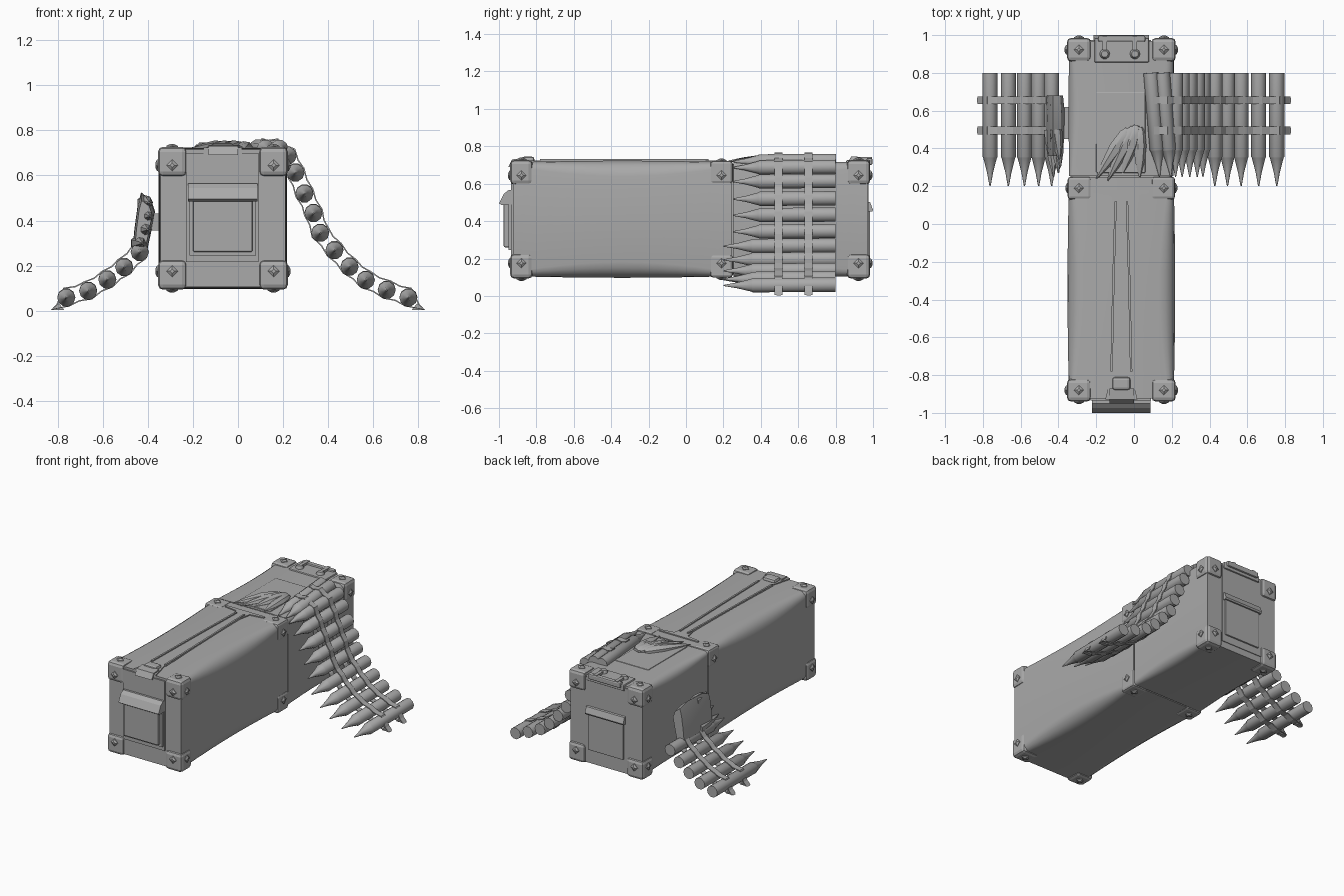
import bpy, bmesh, math
from mathutils import Vector

if "Cube" in bpy.data.objects:
    bpy.data.objects.remove(bpy.data.objects["Cube"])

CX, CZ = -0.067, 0.41          # centre of the box cross-section
grey = bpy.data.materials.new("plain grey")
grey.diffuse_color = (0.4, 0.4, 0.4, 1)
grey.use_nodes = True
grey.node_tree.nodes["Principled BSDF"].inputs["Base Color"].default_value = grey.diffuse_color


def add(name, verts, faces, smooth=None, bevel=0):
    me = bpy.data.meshes.new(name)
    me.from_pydata([tuple(v) for v in verts], [], faces)
    bm = bmesh.new()
    bm.from_mesh(me)
    bmesh.ops.recalc_face_normals(bm, faces=bm.faces)
    bm.to_mesh(me)
    bm.free()
    me.materials.append(grey)
    ob = bpy.data.objects.new(name, me)
    bpy.context.collection.objects.link(ob)
    if smooth:
        bpy.ops.object.select_all(action='DESELECT')
        ob.select_set(True)
        bpy.context.view_layer.objects.active = ob
        bpy.ops.object.shade_smooth_by_angle(angle=math.radians(smooth))
    if bevel:
        b = ob.modifiers.new("bevel", 'BEVEL')
        b.width, b.segments = bevel, 2
    return ob


def loft(name, rings, smooth=None, bevel=0, caps=True):
    n = len(rings[0])
    faces = [(i * n + j, i * n + (j + 1) % n, (i + 1) * n + (j + 1) % n, (i + 1) * n + j)
             for i in range(len(rings) - 1) for j in range(n)]
    if caps:
        faces += [tuple(range(n)), tuple(range((len(rings) - 1) * n, len(rings) * n))]
    return add(name, [v for r in rings for v in r], faces, smooth, bevel)


def box(name, x, y, z, bevel=0):
    ring = lambda yy: [(x[0], yy, z[0]), (x[1], yy, z[0]), (x[1], yy, z[1]), (x[0], yy, z[1])]
    return loft(name, [ring(y[0]), ring(y[1])], bevel=bevel)


def plate(name, outline, z0, z1):
    return loft(name, [[(x, y, z) for x, y in outline] for z in (z0, z1)])


def side_profile(name, x0, x1, outline):
    return loft(name, [[(x, y, z) for y, z in outline] for x in (x0, x1)])


def turned(name, tip, base, profile, n=10, flat=1.0):
    """Round part from tip to base; profile holds (fraction, radius)."""
    tip, base = Vector(tip), Vector(base)
    d = base - tip
    u = d.cross(Vector((0, 0, 1))).normalized()
    w = d.normalized().cross(u)
    rings = [[tip + d * t + u * r * math.cos(a) + w * r * flat * math.sin(a)
              for a in [math.tau * k / n for k in range(n)]] for t, r in profile]
    return loft(name, rings, 40)


# --- case: two halves, edges rounder at mid-length ---
def section(y, r, hw=0.277, hh=0.305):
    pts = []
    for k, (sx, sz) in enumerate([(1, 1), (-1, 1), (-1, -1), (1, -1)]):
        for s in range(5):
            a = math.pi / 2 * (k + s / 4)
            pts.append((CX + sx * (hw - r) + r * math.cos(a), y,
                        CZ + sz * (hh - r) + r * math.sin(a)))
    return pts


def half(name, y0, y1, bulge, swell):
    rings = []
    for i in range(13):
        s = math.sin(math.pi * i / 12)
        rings.append(section(y0 + (y1 - y0) * i / 12, 0.025 + bulge * s,
                             0.277 + swell * s, 0.305 + swell * s))
    loft(name, rings, 35)


half("case_body", -0.925, 0.245, 0.06, 0.008)
half("case_lid", 0.253, 0.97, 0.03, 0.002)
loft("seam_core", [section(0.23, 0.03, 0.268, 0.296), section(0.27, 0.03, 0.268, 0.296)], 35)


# --- corner brackets with pointed screws ---
def screw(p, axis):
    p, ax = Vector(p), Vector(axis)
    u = Vector((0, 0, 1)) if abs(ax.z) < 0.5 else Vector((1, 0, 0))
    w = ax.cross(u)
    rings = [[p + ax * h + (u * math.cos(a) + w * math.sin(a)) * r
              for a in [math.tau * k / 4 for k in range(4)]]
             for h, r in ((-0.01, 0.026), (0.004, 0.026), (0.012, 0.01))]
    loft("bracket_screw", rings)


for sx in (-1, 1):
    for sz in (-1, 1):
        xs = sorted((CX + sx * 0.16, CX + sx * 0.288))
        zs = sorted((CZ + sz * 0.185, CZ + sz * 0.317))
        xm, zm = CX + sx * 0.225, CZ + sz * 0.235
        for y0, y1, end in ((-0.94, -0.82, -1), (0.13, 0.25, 0), (0.86, 0.985, 1)):
            if end:
                box("corner_bracket", xs, (y0, y1), zs, 0.022)
            else:
                box("middle_bracket", sorted((CX + sx * 0.16, CX + sx * 0.284)), (y0, y1),
                    sorted((CZ + sz * 0.19, CZ + sz * 0.312)), 0.015)
            ym = (y0 + y1) / 2
            screw((CX + sx * (0.288 if end else 0.284), ym, zm), (sx, 0, 0))
            screw((xm, ym, CZ + sz * (0.317 if end else 0.312)), (0, 0, sz))
            if end:
                screw((xm, y0 if end < 0 else y1, zm), (0, end, 0))

# --- raised end plates, front pouch and back hatch ---
box("front_plate", (-0.23, 0.09), (-0.935, -0.9), (0.215, 0.7))
box("front_hatch_frame", (-0.215, 0.08), (-0.95, -0.92), (0.245, 0.56))
box("front_hatch", (-0.2, 0.065), (-0.975, -0.93), (0.26, 0.52), 0.008)
side_profile("front_hatch_hood", -0.222, 0.087,
             [(-0.93, 0.49), (-0.985, 0.485), (-1.0, 0.495), (-0.975, 0.545), (-0.95, 0.565), (-0.93, 0.565)])
box("back_plate", (-0.23, 0.09), (0.94, 0.975), (0.15, 0.7))
box("back_hatch", (-0.205, 0.07), (0.95, 0.985), (0.2, 0.49), 0.006)
side_profile("back_hatch_hood", -0.215, 0.08,
             [(0.96, 0.45), (0.995, 0.45), (1.0, 0.46), (0.985, 0.5), (0.96, 0.51)])

# --- long handle strap on top ---
half_strap = [(0.15, 0.18), (0.15, 0.165), (0.052, 0.15), (0.036, 0.05), (0.048, -0.3),
              (0.058, -0.7), (0.05, -0.78), (0.085, -0.93)]
plate("strap_base", [(CX + x, y) for x, y in half_strap] +
      [(CX - x, y) for x, y in reversed(half_strap)], 0.70, 0.724)
for s in (-1, 1):
    outer = [(0.036, 0.12), (0.048, -0.3), (0.058, -0.78)]
    pts = [(CX + s * x, y) for x, y in outer] + [(CX + s * (x - 0.012), y) for x, y in reversed(outer)]
    plate("strap_rib", pts, 0.71, 0.732)
box("strap_latch", (CX - 0.048, CX + 0.048), (-0.88, -0.81), (0.71, 0.745), 0.015)
side_profile("strap_front_lip", -0.13, 0.0, [(-0.95, 0.69), (-0.93, 0.73), (-0.87, 0.735), (-0.87, 0.69)])

# --- lid top panel and rear hinge ---
box("lid_panel", (-0.2, 0.06), (0.27, 0.7), (0.69, 0.722), 0.006)
box("hinge_plate", (-0.21, 0.08), (0.855, 0.985), (0.68, 0.726), 0.008)
box("hinge_bar", (-0.19, 0.06), (0.965, 0.997), (0.70, 0.738), 0.008)
for x in (-0.155, 0.005):
    turned("hinge_knob", (x, 0.9, 0.745), (x, 0.901, 0.70), [(0, 0.018), (0.3, 0.027), (1, 0.027)], 10)
    box("hinge_pin", (x - 0.012, x + 0.012), (0.92, 0.995), (0.71, 0.742))

# --- cartridge belts ---
CARTRIDGE = [(0, 0.003), (0.12, 0.016), (0.25, 0.036), (0.26, 0.040), (1, 0.040)]
right = [(0.105, 0.722), (0.165, 0.722), (0.22, 0.69), (0.255, 0.615), (0.295, 0.522), (0.335, 0.435),
         (0.365, 0.347), (0.428, 0.27), (0.495, 0.197), (0.567, 0.138), (0.66, 0.094), (0.756, 0.06)]
left = [(-0.436, 0.262), (-0.505, 0.195), (-0.58, 0.14), (-0.665, 0.09), (-0.762, 0.06)]
for chain in (right, left):
    for i, (x, z) in enumerate(chain):
        low = z < 0.3
        lean = -0.03 if chain is right and i < 2 else 0
        turned("cartridge", (x - lean, 0.2 if low else 0.25, z - 0.004), (x + lean / 2, 0.8, z), CARTRIDGE)


def belt_link(chain, y, w=0.042):
    """Thin wavy band that wraps above and below a row of cartridges."""
    path = []
    for i, (x, z) in enumerate(chain):
        path.append((Vector((x, 0, z)), 0.044))
        if i + 1 < len(chain):
            path.append((Vector(((x + chain[i + 1][0]) / 2, 0, (z + chain[i + 1][1]) / 2)), 0.036))
    up, down = [], []
    for i, (p, off) in enumerate(path):
        d = path[min(i + 1, len(path) - 1)][0] - path[max(i - 1, 0)][0]
        n = Vector((-d.z, 0, d.x)).normalized()
        up.append(p + n * off)
        down.append(p - n * off)
    s = 1 if chain[-1][0] > 0 else -1
    loop = up + [Vector((s * 0.805, 0, 0.03)), Vector((s * 0.828, 0, 0.004))] + down[::-1]
    if s < 0:
        loop = down + loop[len(up):len(up) + 2] + up[::-1]
    ob = loft("belt_link", [[(p.x, yy, p.z) for p in loop] for yy in (y - w / 2, y + w / 2)], caps=False)
    ob.modifiers.new("thickness", 'SOLIDIFY').thickness = 0.006
    # pointed end tab resting on the ground
    loft("belt_end_tab", [[(s * 0.77, yy, 0.002), (s * 0.832, yy, 0.002), (s * 0.795, yy, 0.032)]
                          for yy in (y - 0.012, y + 0.012)])


for chain in (right, left):
    for y in (0.495, 0.655):
        belt_link(chain, y)

# --- crumpled fan of cartridge tips lying on the lid ---
for tip, base, r in (((-0.2, 0.24), (-0.04, 0.49), 0.04), ((-0.14, 0.23), (-0.01, 0.5), 0.04),
                     ((-0.06, 0.27), (0.01, 0.51), 0.042), ((0.03, 0.25), (0.03, 0.5), 0.036)):
    turned("crumpled_tip", (*tip, 0.722), (*base, 0.728),
           [(0, 0.004), (0.3, 0.025), (0.65, r), (0.95, r * 0.8), (1.05, 0.015)], 7, 0.75)

# --- crumpled wad on the left side with its connecting tab ---
wad = [(-0.47, 0.25), (-0.41, 0.235), (-0.385, 0.35), (-0.368, 0.44), (-0.385, 0.49),
       (-0.43, 0.525), (-0.445, 0.47), (-0.46, 0.36)]
mid = Vector((-0.42, 0, 0.38))
loft("crumpled_wad", [[mid.lerp(Vector((x, 0, z)), f) + Vector((0, y, 0)) for x, z in wad]
                      for y, f in ((0.36, 0.75), (0.44, 0.95), (0.6, 1.0), (0.68, 0.85))], 30)
for x, z, y in ((-0.445, 0.3, 0.25), (-0.42, 0.36, 0.27), (-0.41, 0.42, 0.3), (-0.415, 0.48, 0.34)):
    turned("wad_tip", (x + 0.02, y, z), (x, 0.5, z), [(0, 0.004), (0.4, 0.025), (0.8, 0.034), (1, 0.034)], 7)
box("wad_tab", (-0.39, -0.34), (0.45, 0.62), (0.355, 0.43))
